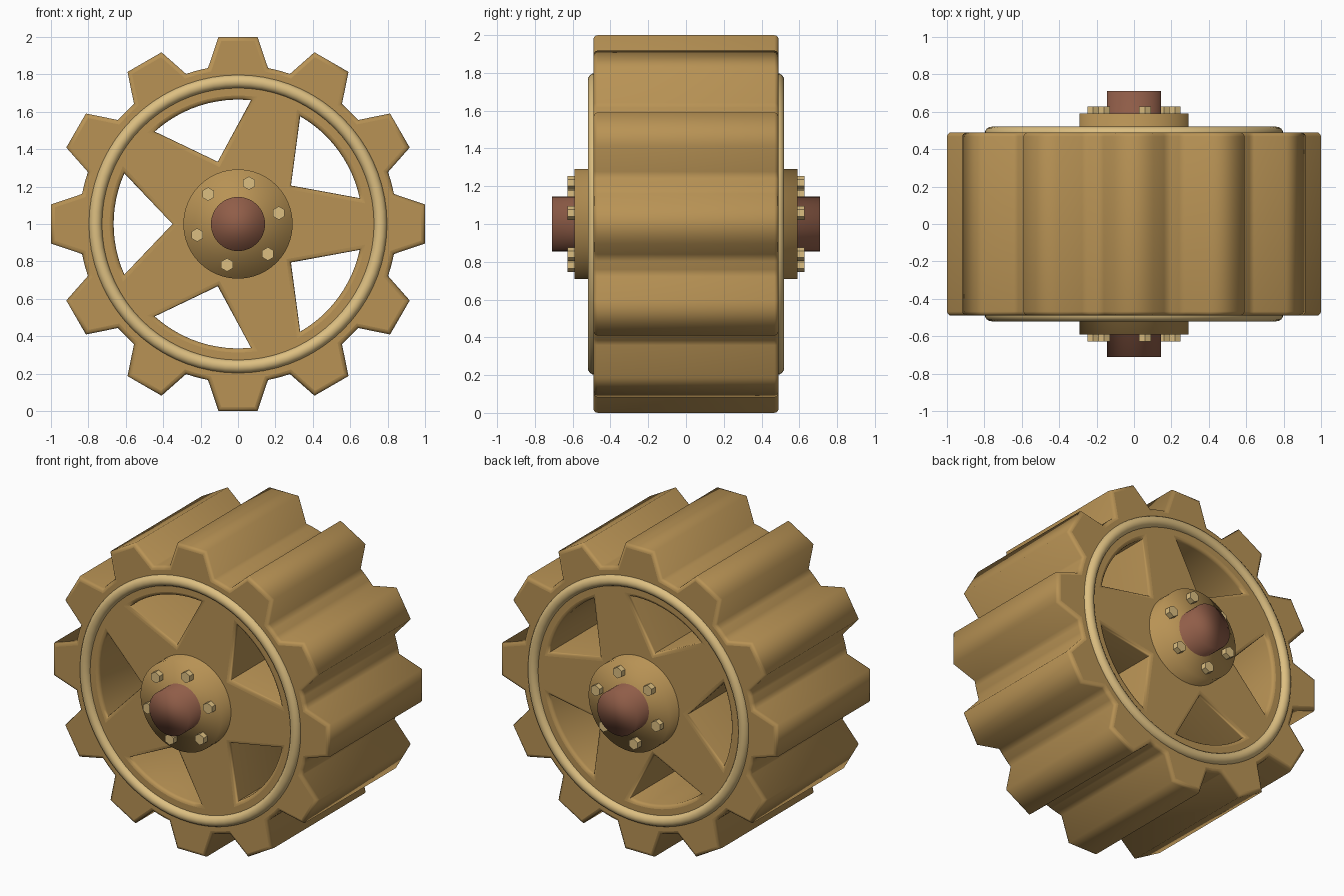
import bpy
from math import sin, cos, pi, radians

if "Cube" in bpy.data.objects:
    bpy.data.objects.remove(bpy.data.objects["Cube"])

CENTRE_Z = 1.0
TEETH, WINDOWS, BOLTS = 12, 5, 6


def material(name, rgb):
    m = bpy.data.materials.new(name)
    m.diffuse_color = (*rgb, 1)
    m.use_nodes = True
    m.node_tree.nodes["Principled BSDF"].inputs["Base Color"].default_value = m.diffuse_color
    return m


gold = material("gold", (0.48, 0.29, 0.09))
pale = material("pale_gold", (0.72, 0.52, 0.22))
brown = material("brown", (0.28, 0.11, 0.065))


def polar(r, deg):
    return r * cos(radians(deg)), r * sin(radians(deg))


def cylinder(name, r, depth, x, y, z, mat, sides=48, smooth=None):
    bpy.ops.mesh.primitive_cylinder_add(vertices=sides, radius=r, depth=depth,
                                        location=(x, y, z), rotation=(pi / 2, 0, 0))
    ob = bpy.context.object
    ob.name = name
    ob.data.materials.append(mat)
    if smooth == "all":
        bpy.ops.object.shade_smooth()
    elif smooth == "angle":
        bpy.ops.object.shade_smooth_by_angle(angle=radians(40))
    return ob


# Toothed wheel body: outer tooth outline plus star-shaped spoke windows
outline = []
for i in range(TEETH):
    a = i * 360 / TEETH
    outline += [polar(1.005, a - 6), polar(1.005, a + 6)]
    outline += [polar(0.849, a + d) for d in (10.9, 13.5, 16.5, 19.1)]

loops = [outline]
for i in range(WINDOWS):
    a = 36 + i * 360 / WINDOWS
    loops.append([polar(0.35, a)] + [polar(0.665, a - 24 + 4 * k) for k in range(13)])

curve = bpy.data.curves.new("toothed_wheel", "CURVE")
curve.dimensions = "2D"
curve.fill_mode = "BOTH"
for pts in loops:
    sp = curve.splines.new("POLY")
    sp.points.add(len(pts) - 1)
    for p, (x, y) in zip(sp.points, pts):
        p.co = (x, y, 0, 1)
    sp.use_cyclic_u = True
curve.extrude = 0.468
curve.bevel_depth = 0.022
curve.bevel_resolution = 2
curve.offset = -0.022
curve.materials.append(gold)
wheel = bpy.data.objects.new("toothed_wheel", curve)
bpy.context.collection.objects.link(wheel)
wheel.location = (0, 0, CENTRE_Z)
wheel.rotation_euler = (pi / 2, 0, 0)
bpy.ops.object.select_all(action="DESELECT")
wheel.select_set(True)
bpy.context.view_layer.objects.active = wheel
bpy.ops.object.convert(target="MESH")
bpy.ops.object.shade_smooth_by_angle(angle=radians(75))

# Axle and hub
cylinder("axle", 0.145, 1.42, 0, 0, CENTRE_Z, brown, 32, "all")
cylinder("hub", 0.292, 1.18, 0, 0, CENTRE_Z, gold, 64, "all")

# Raised rings and hub bolts on both faces
for side, s in (("front", -1), ("back", 1)):
    bpy.ops.mesh.primitive_torus_add(major_segments=72, minor_segments=16,
                                     major_radius=0.762, minor_radius=0.036,
                                     location=(0, s * 0.484, CENTRE_Z),
                                     rotation=(pi / 2, 0, 0))
    ring = bpy.context.object
    ring.name = side + "_ring"
    ring.data.materials.append(pale)
    bpy.ops.object.shade_smooth()
    for i in range(BOLTS):
        x, z = polar(0.226, 15 + i * 360 / BOLTS)
        cylinder(f"{side}_bolt_{i + 1}", 0.036, 0.06, x, s * 0.597, CENTRE_Z + z, pale, 6)
